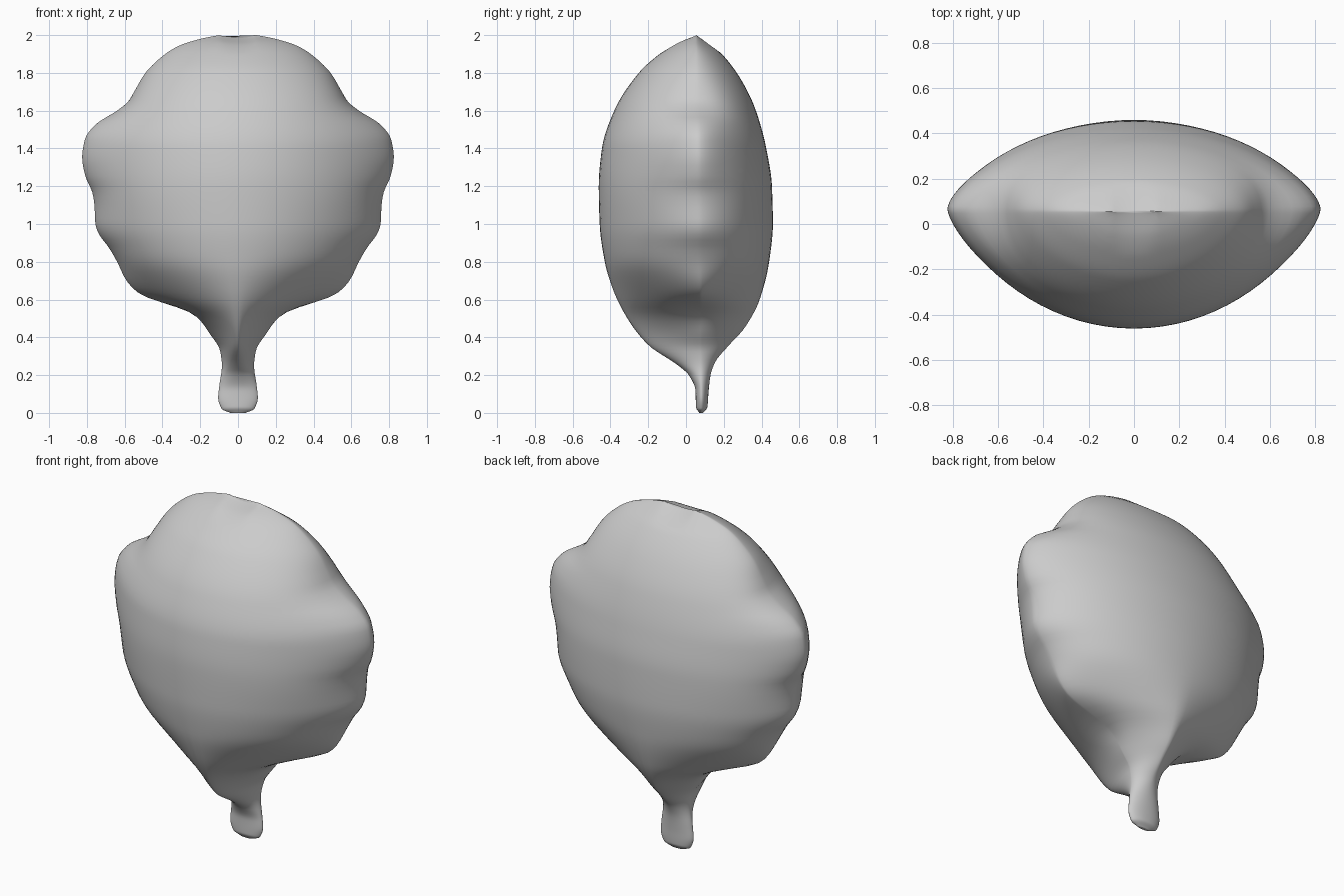
import bpy, bmesh
from math import sin, cos, pi

if "Cube" in bpy.data.objects:
    bpy.data.objects.remove(bpy.data.objects["Cube"])

# Half-width of the lobed outline by height (z, half width)
WIDTH = [(0.0, .04), (.02, .085), (.08, .105), (.15, .098), (.25, .085), (.33, .095),
         (.42, .15), (.5, .21), (.54, .27), (.58, .39), (.63, .52), (.7, .59), (.8, .64),
         (.87, .68), (.95, .738), (1.0, .755), (1.1, .76), (1.17, .772), (1.25, .807),
         (1.35, .825), (1.45, .81), (1.53, .75), (1.6, .64), (1.65, .58), (1.7, .55),
         (1.8, .49), (1.88, .41), (1.94, .32), (1.98, .2), (2.0, .1)]
# Half-width without lobes, used for the smooth puffed faces
SMOOTH = [(0.0, .04), (.02, .085), (.08, .105), (.15, .098), (.25, .085), (.33, .1),
          (.42, .165), (.5, .26), (.6, .45), (.7, .58), (.8, .67), (1.0, .76), (1.2, .79),
          (1.4, .78), (1.6, .685), (1.75, .57), (1.9, .39), (1.97, .23), (2.0, .1)]
# Centre-line profiles of the two puffed faces (z, y)
FRONT = [(0.0, .07), (.03, .053), (.12, .05), (.2, .015), (.25, -.04), (.36, -.2), (.5, -.31),
         (.65, -.385), (.8, -.43), (1.0, -.457), (1.2, -.462), (1.4, -.445), (1.6, -.38),
         (1.8, -.25), (1.9, -.14), (1.96, -.05), (2.0, .05)]
BACK = [(0.0, .09), (.03, .113), (.12, .12), (.2, .13), (.27, .155), (.35, .22), (.45, .31),
        (.6, .39), (.8, .44), (1.0, .46), (1.2, .455), (1.4, .425), (1.6, .37), (1.75, .30),
        (1.9, .19), (1.96, .115), (2.0, .06)]
SEAM = [(0.0, .08), (.3, .08), (1.2, .068), (2.0, .055)]
# Cross-section shape: keeled near the stem, full and blunt-edged above
FULL = [(0.0, 2.2), (.2, 2.0), (.42, 1.35), (.6, 1.5), (.85, 1.9), (1.2, 2.0), (2.0, 2.1)]
BLUNT = [(0.0, .6), (.15, .6), (.42, .85), (.6, .8), (.85, .68), (2.0, .68)]


def sample(table, z):
    """Smooth monotone interpolation of a (z, value) table."""
    n = len(table)
    i = 0
    while i < n - 2 and z > table[i + 1][0]:
        i += 1

    def slope(k):
        k = max(0, min(n - 2, k))
        return (table[k + 1][1] - table[k][1]) / (table[k + 1][0] - table[k][0])

    def tangent(k):
        a, b = slope(k - 1), slope(k)
        return 0 if a * b <= 0 else 2 * a * b / (a + b)

    (z0, v0), (z1, v1) = table[i], table[i + 1]
    h = z1 - z0
    t = (z - z0) / h
    return (v0 * (1 + 2 * t) * (1 - t) ** 2 + v1 * t * t * (3 - 2 * t)
            + h * t * (1 - t) * (tangent(i) * (1 - t) - tangent(i + 1) * t))


# Puffed leaf body with stem: lofted lens-shaped sections
HALF, RINGS = 40, 110
bm = bmesh.new()
rings = []
for r in range(RINGS + 1):
    z = 1 - cos(pi * r / RINGS)
    w, ws, seam = sample(WIDTH, z), sample(SMOOTH, z), sample(SEAM, z)
    p, q = sample(FULL, z), sample(BLUNT, z)
    front, back = sample(FRONT, z), sample(BACK, z)
    ring = []
    for k in range(2 * HALF):
        u = cos(pi * k / HALF)
        face, power = (front, q) if k > HALF else (back, q * .9)
        d = max(0, 1 - abs(u) ** p) ** power
        if k % HALF == 0:
            d = 0
        x = u * (ws + (w - ws) * abs(u) ** 5)      # lobes only near the rim
        dip = .015 * max(0, 1 - (x / .1) ** 2) * max(0, (z - 1.9) / .1)
        ring.append(bm.verts.new((x, seam + (face - seam) * d, z - dip)))
    rings.append(ring)
for lo, hi in zip(rings, rings[1:]):
    for k in range(2 * HALF):
        j = (k + 1) % (2 * HALF)
        bm.faces.new((lo[k], lo[j], hi[j], hi[k]))
bm.faces.new(rings[0][::-1])
bm.faces.new(rings[-1])
bmesh.ops.recalc_face_normals(bm, faces=bm.faces)
for f in bm.faces:
    f.smooth = True

mesh = bpy.data.meshes.new("puffed_leaf")
bm.to_mesh(mesh)
bm.free()
leaf = bpy.data.objects.new("puffed_leaf", mesh)
bpy.context.collection.objects.link(leaf)
